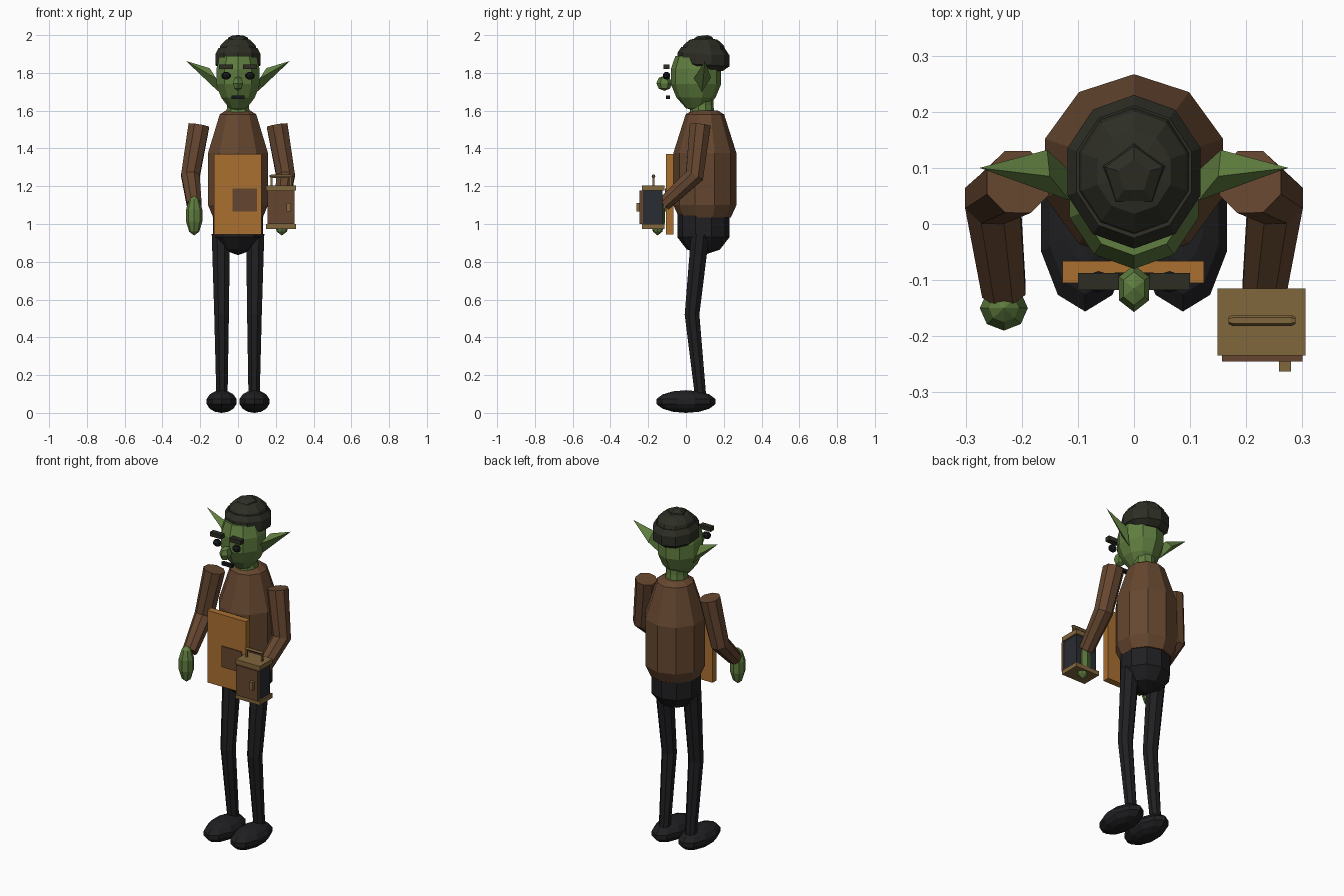
import bpy, bmesh, math
from mathutils import Vector

if "Cube" in bpy.data.objects:
    bpy.data.objects.remove(bpy.data.objects["Cube"])


def material(name, r, g, b):
    m = bpy.data.materials.new(name)
    m.diffuse_color = (r, g, b, 1)
    m.use_nodes = True
    m.node_tree.nodes["Principled BSDF"].inputs["Base Color"].default_value = m.diffuse_color
    return m


SKIN = material("green skin", .115, .205, .05)
BROWN = material("brown cloth", .13, .062, .029)
BLACK = material("black trousers", .014, .014, .016)
HAT = material("dark wool", .026, .027, .018)
ORANGE = material("orange leather", .40, .16, .03)
BRASS = material("dull brass", .22, .135, .047)
GLASS = material("dark glass", .022, .025, .031)
INK = material("eye black", .008, .009, .009)


def finish(name, bm, mat):
    bmesh.ops.recalc_face_normals(bm, faces=bm.faces)
    me = bpy.data.meshes.new(name)
    bm.to_mesh(me)
    bm.free()
    me.materials.append(mat)
    ob = bpy.data.objects.new(name, me)
    bpy.context.collection.objects.link(ob)
    return ob


def skin_rings(name, rings, mat):
    """Join rings of points with quads and cap both ends."""
    bm = bmesh.new()
    loops = [[bm.verts.new(p) for p in ring] for ring in rings]
    n = len(loops[0])
    for a, b in zip(loops, loops[1:]):
        for i in range(n):
            j = (i + 1) % n
            bm.faces.new((a[i], a[j], b[j], b[i]))
    bm.faces.new(loops[0][::-1])
    bm.faces.new(loops[-1])
    bmesh.ops.remove_doubles(bm, verts=bm.verts, dist=1e-4)
    return finish(name, bm, mat)


def lathe(name, profile, mat, cx=0, cy=0, sx=1, sy=1, n=10, tilt=0):
    """Upright turned form from (radius, height) pairs, a corner facing back."""
    rings = []
    for r, z in profile:
        ring = []
        for i in range(n):
            a = math.pi / 2 + 2 * math.pi * i / n
            dy = r * sy * math.sin(a)
            ring.append((cx + r * sx * math.cos(a), cy + dy, z + tilt * dy))
        rings.append(ring)
    return skin_rings(name, rings, mat)


def ball(name, c, size, mat, n=10, rows=5):
    """Low-poly ellipsoid."""
    prof = [(max(math.sin(math.pi * i / rows), 1e-5),
             c[2] - size[2] * math.cos(math.pi * i / rows))
            for i in range(rows + 1)]
    return lathe(name, prof, mat, c[0], c[1], size[0], size[1], n)


def limb(name, path, mat, n=8):
    """Bent tube through (point, radius) pairs."""
    pts = [Vector(p) for p, r in path]
    rings = []
    for k, (p, r) in enumerate(path):
        t = (pts[min(k + 1, len(pts) - 1)] - pts[max(k - 1, 0)]).normalized()
        u = Vector((1, 0, 0))
        u = (u - t * u.dot(t)).normalized()
        v = t.cross(u)
        rings.append([pts[k] + r * (u * math.cos(a) + v * math.sin(a))
                      for a in (2 * math.pi * (i + .5) / n for i in range(n))])
    return skin_rings(name, rings, mat)


def box(name, x, y, z, mat):
    return skin_rings(name, [[(x[0], y[0], h), (x[1], y[0], h),
                              (x[1], y[1], h), (x[0], y[1], h)] for h in z], mat)


# Body
lathe("torso", [(.138, 1.035), (.167, 1.1), (.167, 1.375), (.102, 1.58), (.07, 1.6)],
      BROWN, cy=.1)
lathe("pelvis", [(.138, 1.055), (.138, .93), (.088, .865), (1e-5, .835)], BLACK, cy=.092)
lathe("neck", [(.066, 1.58), (.06, 1.63), (.06, 1.68)], SKIN, cy=.085)

# Head, nose and mouth
lathe("head", [(1e-5, 1.597), (.4, 1.613), (.78, 1.67), (1, 1.74), (1, 1.82), (.82, 1.89)],
      SKIN, cy=.053, sx=.121, sy=.133)
ball("nose", (0, -.115, 1.745), (.031, .042, .04), SKIN, n=6, rows=4)
box("mouth", (-.035, .035), (-.106, -.086), (1.662, 1.68), INK)

# Hat: rolled band, crown and folded tip
lathe("hat_band", [(.1, 1.815), (.137, 1.843), (.137, 1.9), (.118, 1.93), (.08, 1.93)],
      HAT, cy=.093, sx=.91, tilt=-.06)
lathe("hat_crown", [(.118, 1.91), (.108, 1.945), (.075, 1.975), (.03, 1.985)],
      HAT, cy=.093, sx=.91)
lathe("hat_tip", [(.068, 1.955), (.054, 1.985), (.03, 1.997)], HAT, cy=.085, n=5, tilt=.1)

# Paired parts
for s, side in ((-1, "left"), (1, "right")):
    ball(side + "_eye", (s * .063, -.103, 1.785), (.026, .02, .021), INK, n=8, rows=5)
    box(side + "_brow", sorted((s * .027, s * .1)), (-.118, -.087), (1.82, 1.845), HAT)

    # Pointed ear: four-sided spike
    bm = bmesh.new()
    tip = bm.verts.new((s * .275, .1, 1.863))
    base = [bm.verts.new((s * x, y, z)) for x, y, z in
            ((.15, .085, 1.825), (.115, .042, 1.77), (.103, .085, 1.7), (.155, .132, 1.775))]
    for i in range(4):
        bm.faces.new((tip, base[i], base[(i + 1) % 4]))
    bm.faces.new(base)
    finish(side + "_ear", bm, SKIN)

    limb(side + "_arm", [((s * .207, .075, 1.522), .06), ((s * .252, .045, 1.255), .053),
                         ((s * .232, -.118, 1.105), .042)], BROWN)
    ball(side + "_hand", (s * .232, -.15, 1.045), (.045, .042, .106), SKIN, n=8, rows=5)
    limb(side + "_leg", [((s * .091, .075, .945), .052), ((s * .087, .032, .52), .042),
                         ((s * .085, .078, .08), .032)], BLACK)
    ball(side + "_shoe", (s * .087, 0, .06), (.085, .16, .06), BLACK, n=10, rows=7)

# Apron with pocket
box("apron", (-.127, .125), (-.105, -.066), (.945, 1.37), ORANGE)
box("apron_pocket", (-.03, .1), (-.112, -.103), (1.065, 1.187), BROWN)

# Lantern in the hand
box("lantern_glass", (.16, .297), (-.232, -.125), (.99, 1.185), GLASS)
box("lantern_door", (.157, .3), (-.245, -.228), (1.0, 1.177), BROWN)
box("lantern_knob", (.258, .28), (-.263, -.244), (1.065, 1.112), BRASS)
for nm, z in (("lantern_base", (.974, 1.0)), ("lantern_top", (1.177, 1.204))):
    box(nm, (.149, .306), (-.234, -.115), z, BRASS)
limb_path = [((.168, -.172, 1.253), .006), ((.176, -.172, 1.253), .01),
             ((.28, -.172, 1.253), .01), ((.288, -.172, 1.253), .006)]


# Handle bar lies along x, so its rings are laid out in the yz plane
skin_rings("lantern_handle", [[(p[0], p[1] + r * math.cos(i * math.pi / 3),
                                p[2] + r * math.sin(i * math.pi / 3)) for i in range(6)]
                              for p, r in limb_path], BRASS)
for i, x in enumerate((.178, .278)):
    box("handle_post_%d" % (i + 1), (x - .005, x + .005), (-.177, -.167), (1.2, 1.253), BRASS)
